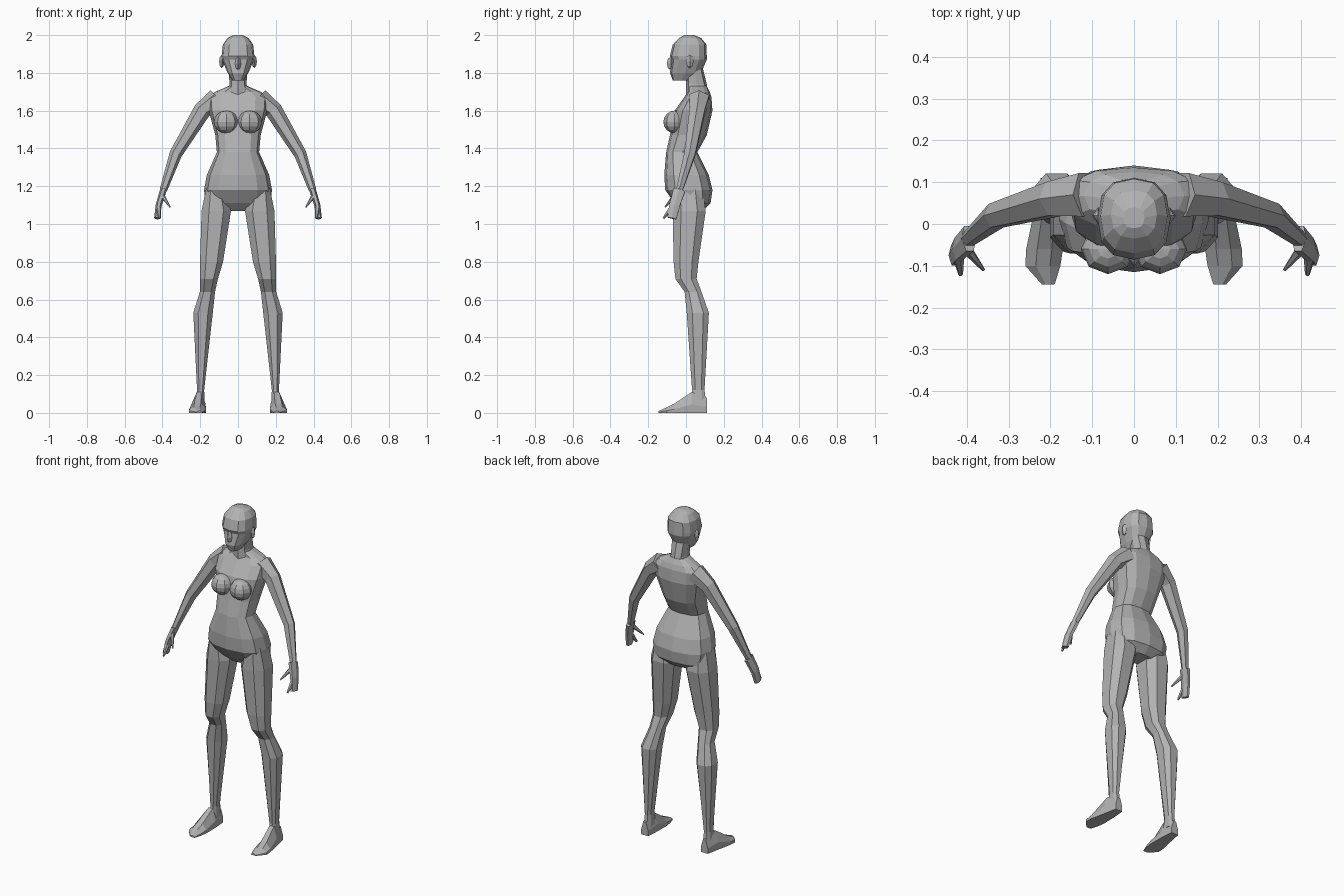
import bpy, bmesh
from math import sin, cos, pi, copysign
from mathutils import Matrix, Vector

cube = bpy.data.objects.get("Cube")
if cube:
    bpy.data.objects.remove(cube, do_unlink=True)

GREY = (0.45, 0.45, 0.45, 1)
clay = bpy.data.materials.new("clay_grey")
clay.use_nodes = True
clay.diffuse_color = GREY
clay.node_tree.nodes["Principled BSDF"].inputs["Base Color"].default_value = GREY


def finish(bm, name):
    """Turn a bmesh into a flat-shaded clay object."""
    bmesh.ops.recalc_face_normals(bm, faces=bm.faces)
    mesh = bpy.data.meshes.new(name)
    bm.to_mesh(mesh)
    bm.free()
    mesh.materials.append(clay)
    bpy.context.collection.objects.link(bpy.data.objects.new(name, mesh))


def loft(name, rings, side=1):
    """Skin a list of equal-length point rings and cap both ends."""
    bm = bmesh.new()
    loops = [[bm.verts.new((x * side, y, z)) for x, y, z in ring] for ring in rings]
    for lower, upper in zip(loops, loops[1:]):
        for i in range(len(lower)):
            bm.faces.new((lower[i - 1], lower[i], upper[i], upper[i - 1]))
    bm.faces.new(loops[0])
    bm.faces.new(loops[-1])
    finish(bm, name)


def blob(name, centre, size, segments):
    """Faceted ellipsoid."""
    bm = bmesh.new()
    placement = Matrix.Translation(centre) @ Matrix.Diagonal((*size, 1))
    bmesh.ops.create_uvsphere(bm, u_segments=segments, v_segments=segments,
                              radius=1, matrix=placement)
    finish(bm, name)


def boxy(value):
    """Push a sine or cosine outwards to square off an ellipse."""
    return copysign(abs(value) ** 0.8, value)


def level_ring(z, width, front, back, x=0, sides=12, turn=0):
    """Horizontal rounded ring reaching from front to back in y."""
    middle, depth = (front + back) / 2, (back - front) / 2
    angles = [2 * pi * (i + turn) / sides for i in range(sides)]
    return [(x + width * boxy(sin(a)), middle - depth * boxy(cos(a)), z) for a in angles]


def foot_ring(y, x, width, height):
    """Upright arch with a flat sole."""
    outline = [(-1, 0), (-1, 0.4), (-0.4, 1), (0.4, 1), (1, 0.4), (1, 0)]
    return [(x + width * u, y, height * v) for u, v in outline]


def tube(name, path, start, end, side, depth=1):
    """Six-sided limb whose radius tapers evenly along its path."""
    points = [Vector(p) for p in path]
    last = len(points) - 1
    rings = []
    for i, point in enumerate(points):
        along = (points[min(i + 1, last)] - points[max(i - 1, 0)]).normalized()
        across = Vector((0, 1, 0)).cross(along).normalized()
        deep = along.cross(across) * depth
        radius = start + (end - start) * i / last
        rings.append([point + radius * (across * cos(a) + deep * sin(a))
                      for a in (pi * k / 3 for k in range(6))])
    loft(name, rings, side)


# Torso from crotch to shoulder yoke
torso = [(1.07, .08, -.02, .09), (1.11, .17, -.06, .13), (1.18, .18, -.11, .14),
         (1.26, .165, -.115, .12), (1.38, .112, -.105, .06), (1.47, .12, -.085, .11),
         (1.6, .155, -.06, .14), (1.67, .16, -.01, .135), (1.7, .12, .01, .125),
         (1.73, .05, .01, .11)]
loft("torso", [level_ring(*row) for row in torso])

# Neck, skull with jaw and brow, nose
neck = [(1.66, .06, 0, .12), (1.74, .045, 0, .11), (1.82, .05, 0, .09)]
loft("neck", [level_ring(*row, sides=8) for row in neck])
head = [(1.76, .03, -.07, .02), (1.8, .055, -.085, .08), (1.87, .085, -.075, .11),
        (1.89, .087, -.085, .11), (1.95, .08, -.07, .108), (1.985, .055, -.035, .08),
        (2, .025, -.01, .04)]
loft("head", [level_ring(*row) for row in head])
blob("nose", (0, -.08, 1.85), (.016, .022, .035), 4)

arm = [(.11, .07, 1.66), (.19, .06, 1.6), (.33, .02, 1.37), (.395, -.035, 1.18)]
palm = [arm[-1], (.42, -.06, 1.1), (.43, -.075, 1.03)]
thumb = [(.4, -.06, 1.15), (.36, -.11, 1.09)]
finger = [(.42, -.08, 1.08), (.415, -.12, 1.03)]

# Hip, thigh, knee, calf and ankle: height, width, front, back, x
leg = [(1.2, .05, -.07, .09, .12), (1.07, .083, -.076, .11, .115),
       (.8, .065, -.07, .07, .14), (.71, .05, -.06, .06, .153),
       (.64, .043, -.01, .085, .162), (.53, .055, 0, .125, .185),
       (.12, .02, .03, .1, .198), (.05, .024, .02, .11, .198)]

# Heel, instep, ball and toe: y, x, width, height
foot = [(.11, .2, .023, .08), (.03, .205, .034, .11), (-.06, .214, .044, .05),
        (-.1, .218, .042, .03), (-.145, .205, .015, .01)]

for word, side in (("left", 1), ("right", -1)):
    blob(word + "_breast", (side * .062, -.06, 1.54), (.065, .06, .06), 8)
    blob(word + "_ear", (side * .086, .02, 1.86), (.014, .02, .035), 4)
    tube(word + "_arm", arm, .06, .02, side)
    tube(word + "_hand", palm, .018, .014, side, depth=2)
    tube(word + "_thumb", thumb, .013, .004, side)
    tube(word + "_finger", finger, .014, .006, side)
    loft(word + "_leg", [level_ring(*row, sides=8, turn=0.5) for row in leg], side)
    loft(word + "_foot", [foot_ring(*row) for row in foot], side)
